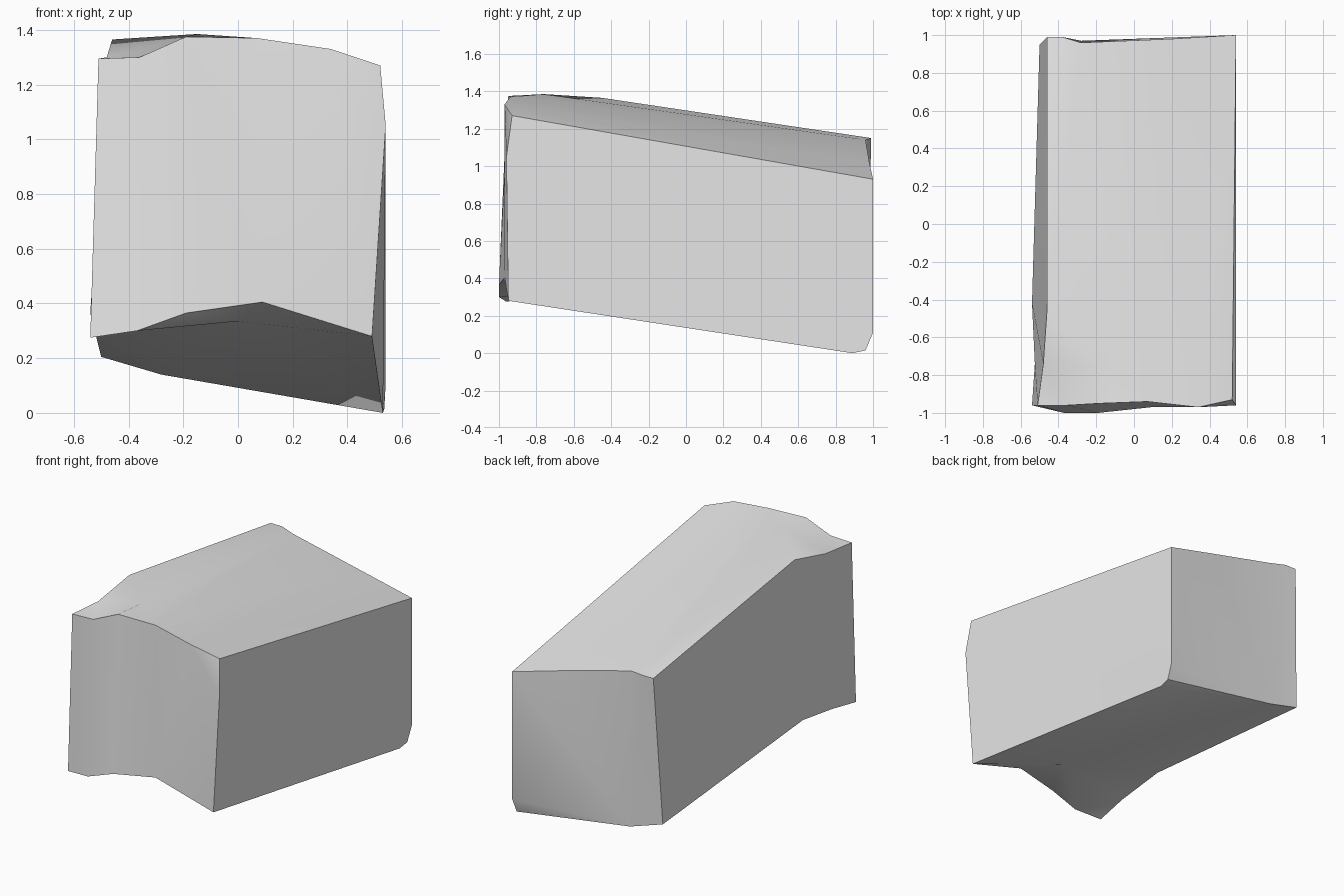
import bpy
import bmesh
import math

cube = bpy.data.objects.get("Cube")
if cube:
    bpy.data.objects.remove(cube, do_unlink=True)

# Corner outlines of the stone, each running from the -x side to the +x side
outlines = {
    "front_top": [(-.51, -.96, 1.295), (-.36, -.96, 1.30), (-.19, -.95, 1.375),
                  (.07, -.94, 1.37), (.34, -.97, 1.33), (.52, -.93, 1.27)],
    "front_low": [(-.54, -.96, .275), (-.37, -1, .30), (-.19, -1, .365),
                  (.09, -.97, .405), (.49, -.95, .28)],
    "back_top": [(-.46, .99, 1.15), (-.38, .99, 1.15), (-.28, .96, 1.14),
                 (.2, .98, 1.02), (.54, 1, .93)],
    "back_low": [(-.5, .95, .205), (-.28, .97, .14), (.535, .96, .015)],
    # Chipped corners and worn spots between the outlines
    "chip_top": [(-.48, -.74, 1.30), (-.46, -.45, 1.365), (-.15, -.76, 1.385)],
    "chip_low": [(-.525, -.74, .31), (-.54, -.42, .365), (0, -.67, .335)],
    "chip_right": [(.54, -.96, 1.05), (.53, .89, 0), (.54, 1, .11)],
}

bm = bmesh.new()
rows = {name: [bm.verts.new(p) for p in points] for name, points in outlines.items()}


def panel(*faces):
    """Add the faces of one side, each given as a list of corners."""
    for corners in faces:
        bm.faces.new(corners)


def strip(upper, lower):
    """Join two rows of equal length with quads."""
    for a, b, c, d in zip(upper, upper[1:], lower[1:], lower):
        bm.faces.new((a, b, c, d))


ft, fl = rows["front_top"], rows["front_low"]
bt, bl = rows["back_top"], rows["back_low"]
notch, shoulder, crown = rows["chip_top"]
hollow, bend, belly = rows["chip_low"]
edge, heel, spur = rows["chip_right"]
mid = bt[3]

# Front side, with the wavy left part and the flat right part
strip(ft[:4], fl[:4])
panel((ft[3], ft[4], fl[3]),
      (ft[4], edge, fl[4], fl[3]),
      (ft[4], ft[5], edge))

# Left and right sides
strip([ft[0], notch, shoulder, bt[0]], [fl[0], hollow, bend, bl[0]])
panel((ft[5], edge, fl[4], heel, spur, bt[4]),
      (heel, bl[2], spur))

# Top, sloping down to the back, with the chipped front corner
panel((ft[0], ft[1], notch),
      (notch, ft[1], crown),
      (notch, crown, shoulder),
      (ft[1], ft[2], crown),
      (shoulder, crown, bt[2], bt[1]),
      (shoulder, bt[1], bt[0]),
      (crown, ft[2], ft[3]),
      (crown, ft[3], bt[2]),
      (ft[3], mid, bt[2]),
      (ft[3], ft[4], mid),
      (ft[4], bt[4], mid),
      (ft[4], ft[5], bt[4]))

# Back side
panel((bt[0], bt[1], bl[0]),
      (bt[1], bt[2], bl[1], bl[0]),
      (bt[2], mid, bl[1]),
      (mid, bt[4], bl[1]),
      (bt[4], spur, bl[1]),
      (spur, bl[2], bl[1]))

# Underside, hollowed towards the front
panel((fl[0], fl[1], hollow),
      (hollow, fl[1], belly),
      (hollow, belly, bend),
      (belly, heel, bl[1]),
      (heel, bl[2], bl[1]),
      (belly, bl[1], bend),
      (bend, bl[1], bl[0]))
panel(*[(a, b, belly) for a, b in zip(fl[1:], fl[2:] + [heel])])
panel((fl[4], heel, belly)) if not any(
    {fl[4], heel, belly} == set(f.verts) for f in bm.faces) else None

bmesh.ops.recalc_face_normals(bm, faces=bm.faces)
mesh = bpy.data.meshes.new("stone_block")
bm.to_mesh(mesh)
bm.free()
stone = bpy.data.objects.new("stone_block", mesh)
bpy.context.collection.objects.link(stone)

# Plain pale grey stone
grey = bpy.data.materials.new("pale_grey_stone")
grey.use_nodes = True
colour = (.8, .8, .8, 1)
grey.diffuse_color = colour
grey.node_tree.nodes["Principled BSDF"].inputs["Base Color"].default_value = colour
mesh.materials.append(grey)

# Soft shading inside each side, crisp edges between sides
bpy.context.view_layer.objects.active = stone
stone.select_set(True)
bpy.ops.object.shade_smooth_by_angle(angle=math.radians(38))
